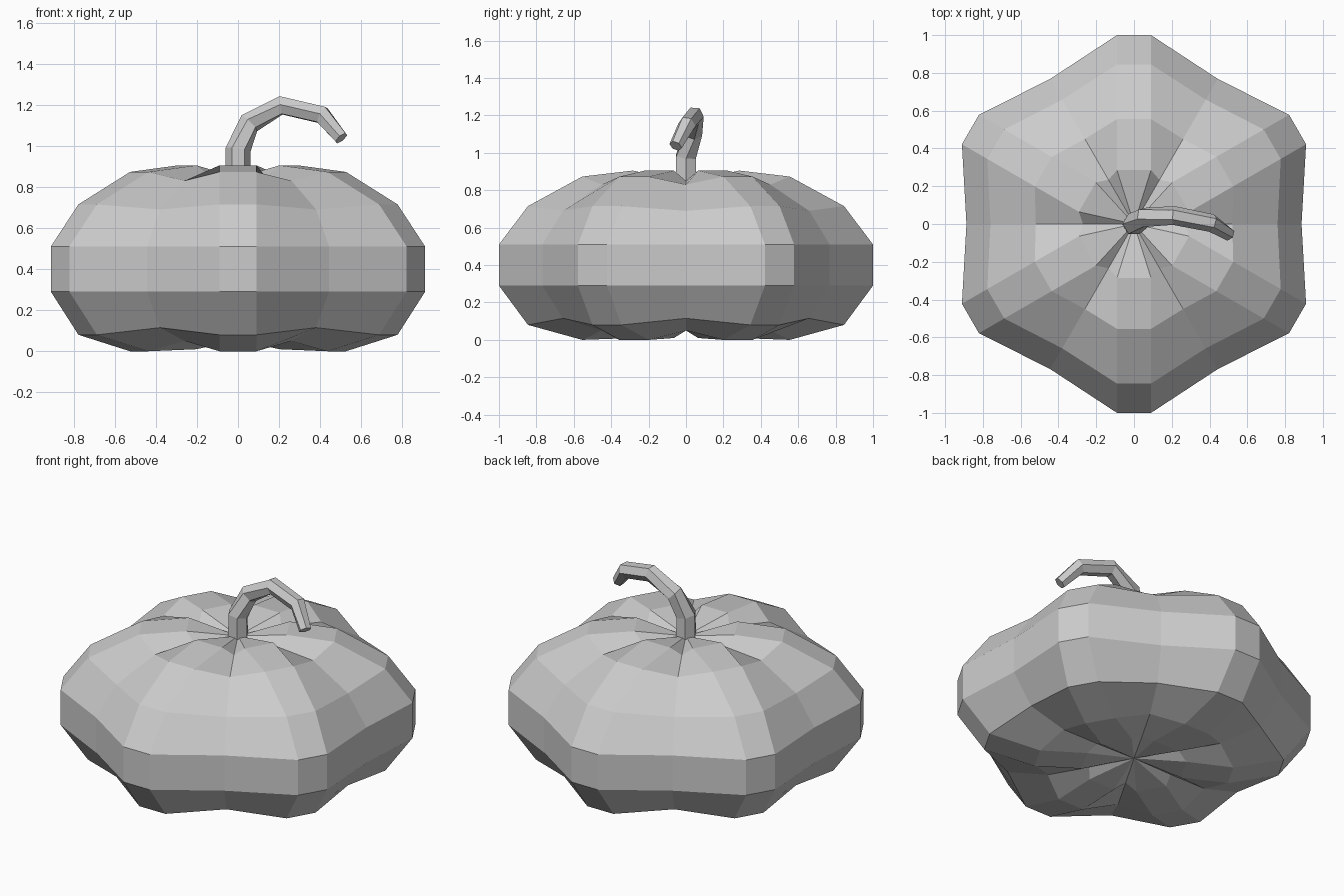
import bpy, math
from mathutils import Vector

if "Cube" in bpy.data.objects:
    bpy.data.objects.remove(bpy.data.objects["Cube"])

grey = bpy.data.materials.new("plain_grey")
grey.use_nodes = True
colour = (0.6, 0.6, 0.6, 1)
grey.diffuse_color = colour
grey.node_tree.nodes["Principled BSDF"].inputs["Base Color"].default_value = colour


def build(name, verts, faces):
    mesh = bpy.data.meshes.new(name)
    mesh.from_pydata(verts, [], faces)
    mesh.materials.append(grey)
    obj = bpy.data.objects.new(name, mesh)
    bpy.context.collection.objects.link(obj)
    return obj


def loft(rings, start, end):
    """Join rings of equal length with quads and close each end on a point."""
    n = len(rings[0])
    verts = [v for ring in rings for v in ring] + [start, end]
    faces = []
    last = (len(rings) - 1) * n
    for j in range(n):
        k = (j + 1) % n
        for i in range(0, last, n):
            faces.append((i + j, i + k, i + n + k, i + n + j))
        faces.append((k, j, len(verts) - 2))
        faces.append((last + j, last + k, len(verts) - 1))
    return verts, faces


# Pumpkin body: radius and height along a lobe ridge and along a groove
LOBES = 6
HALF_RIDGE = 0.09
ridge = [(0.285, 0.01), (0.555, 0), (0.845, 0.08), (1, 0.29),
         (1, 0.51), (0.845, 0.715), (0.555, 0.873), (0.285, 0.905)]
groove = [(0.27, 0.05), (0.52, 0.05), (0.76, 0.115), (0.887, 0.29),
          (0.887, 0.51), (0.76, 0.69), (0.52, 0.83), (0.27, 0.85)]
rings = []
for (r, z), (gr, gz) in zip(ridge, groove):
    ring = []
    for i in range(LOBES):
        a = math.tau * (i + 0.5) / LOBES
        out = Vector((math.cos(a), math.sin(a), 0))
        side = Vector((-out.y, out.x, 0)) * HALF_RIDGE
        g = a + math.pi / LOBES
        ring += [out * r - side + Vector((0, 0, z)),
                 out * r + side + Vector((0, 0, z)),
                 Vector((gr * math.cos(g), gr * math.sin(g), gz))]
    rings.append(ring)
build("pumpkin_body", *loft(rings, Vector((0, 0, 0.055)), Vector((0, 0, 0.845))))

# Curled stem: centre point, radius and twist of each six-sided ring
stem = [((0, 0, 0.82), 0.063, 0), ((0, 0, 0.98), 0.061, 0),
        ((0.055, 0.035, 1.11), 0.055, 10), ((0.21, 0.045, 1.197), 0.05, 25),
        ((0.41, 0.005, 1.15), 0.048, 30), ((0.503, -0.055, 1.037), 0.036, 30)]
points = [Vector(p) for p, _, _ in stem]
rings = []
for i, (_, radius, twist) in enumerate(stem):
    before = points[max(i - 1, 0)]
    after = points[min(i + 1, len(points) - 1)]
    along = (after - before).normalized()
    u = Vector((0, 1, 0)).cross(along).normalized()
    v = along.cross(u)
    angles = [math.radians(twist + 60 * j) for j in range(6)]
    rings.append([points[i] + radius * (u * math.cos(a) + v * math.sin(a)) for a in angles])
build("stem", *loft(rings, points[0], points[-1]))
